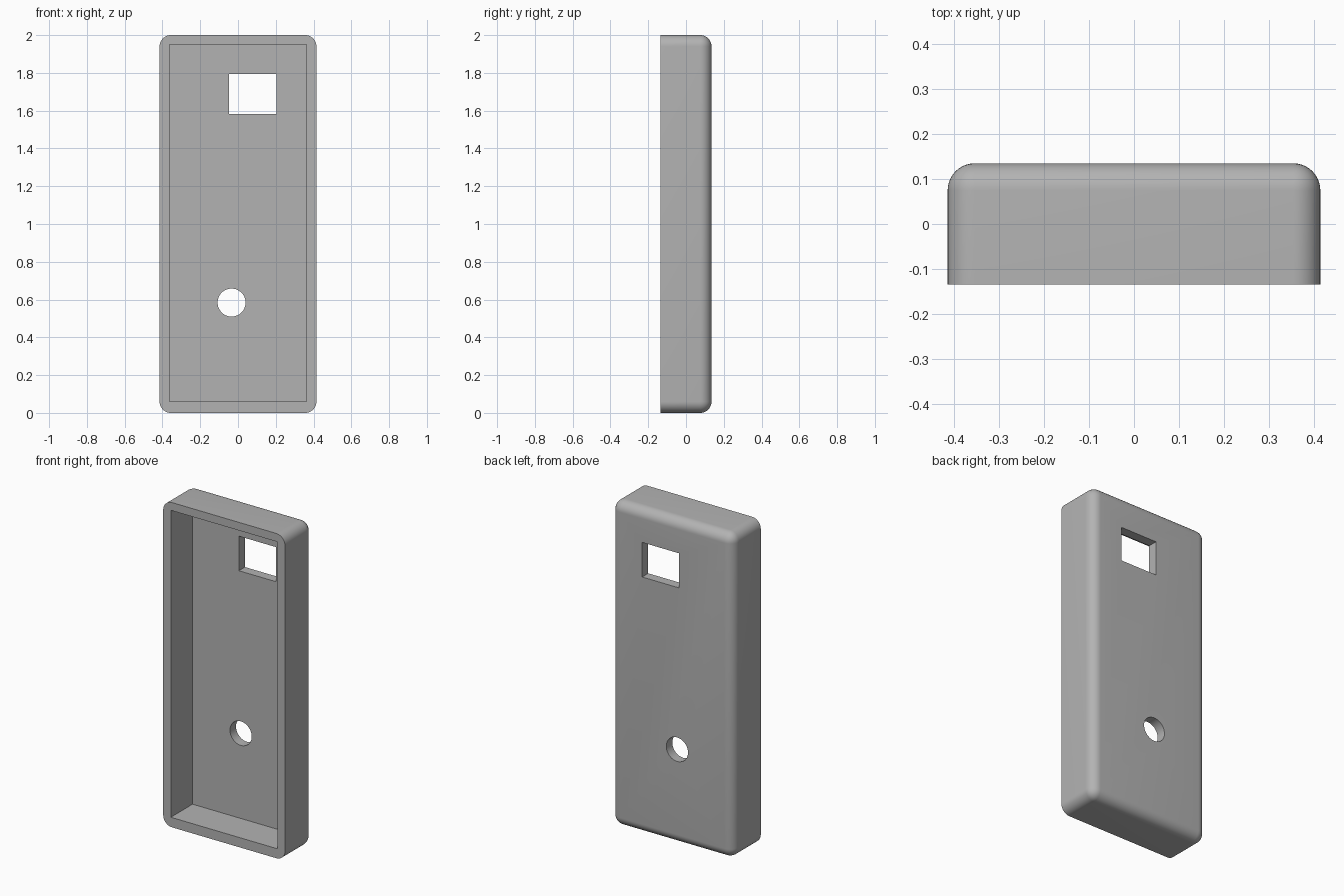
import bpy, bmesh, math
from mathutils import Matrix, Vector

cube = bpy.data.objects.get("Cube")
if cube:
    bpy.data.objects.remove(cube, do_unlink=True)

W, D, H = 0.83, 0.27, 2.0
R = 0.06          # outer rounding
BACK, FLOOR = D / 2, 0.076

grey = bpy.data.materials.new("plain_grey")
grey.use_nodes = True
colour = (0.45, 0.45, 0.45, 1)
grey.diffuse_color = colour
grey.node_tree.nodes["Principled BSDF"].inputs["Base Color"].default_value = colour


def add_object(name, bm):
    bmesh.ops.recalc_face_normals(bm, faces=bm.faces)
    mesh = bpy.data.meshes.new(name)
    bm.to_mesh(mesh)
    bm.free()
    mesh.materials.append(grey)
    obj = bpy.data.objects.new(name, mesh)
    bpy.context.collection.objects.link(obj)
    return obj


def box(x0, x1, y0, y1, z0, z1):
    bm = bmesh.new()
    centre = Vector((x0 + x1, y0 + y1, z0 + z1)) / 2
    size = Matrix.Diagonal((x1 - x0, y1 - y0, z1 - z0, 1))
    bmesh.ops.create_cube(bm, size=1, matrix=Matrix.Translation(centre) @ size)
    return bm


# Shell: every edge rounded except those of the open front
bm = box(-W / 2, W / 2, -BACK, BACK, 0, H)
rounded = [e for e in bm.edges if max(v.co.y for v in e.verts) > 0]
bmesh.ops.bevel(bm, geom=rounded, offset=R, offset_type='OFFSET',
                segments=10, profile=0.5, affect='EDGES')
shell = add_object("case_shell", bm)

# Cutters: cavity, display window, button hole
cutters = [
    add_object("cavity_cutter", box(-0.363, 0.363, -0.3, FLOOR, 0.06, 1.95)),
    add_object("window_cutter", box(-0.047, 0.204, 0, 0.3, 1.582, 1.795)),
]
bm = bmesh.new()
place = Matrix.Translation((-0.034, 0.15, 0.584)) @ Matrix.Rotation(math.pi / 2, 4, 'X')
bmesh.ops.create_cone(bm, cap_ends=True, segments=64, radius1=0.074,
                      radius2=0.074, depth=0.3, matrix=place)
cutters.append(add_object("button_hole_cutter", bm))

for cutter in cutters:
    cutter.hide_render = True
    cutter.hide_set(True)
    cut = shell.modifiers.new(cutter.name, 'BOOLEAN')
    cut.operation = 'DIFFERENCE'
    cut.solver = 'EXACT'
    cut.object = cutter

# Apply the cuts, then drop the cutters
bpy.context.view_layer.update()
result = bpy.data.meshes.new_from_object(
    shell.evaluated_get(bpy.context.evaluated_depsgraph_get()))
shell.modifiers.clear()
shell.data = result
for cutter in cutters:
    bpy.data.objects.remove(cutter, do_unlink=True)

# Smooth roundings, sharp rims
bpy.ops.object.select_all(action='DESELECT')
shell.select_set(True)
bpy.context.view_layer.objects.active = shell
bpy.ops.object.shade_smooth_by_angle(angle=math.radians(30))
